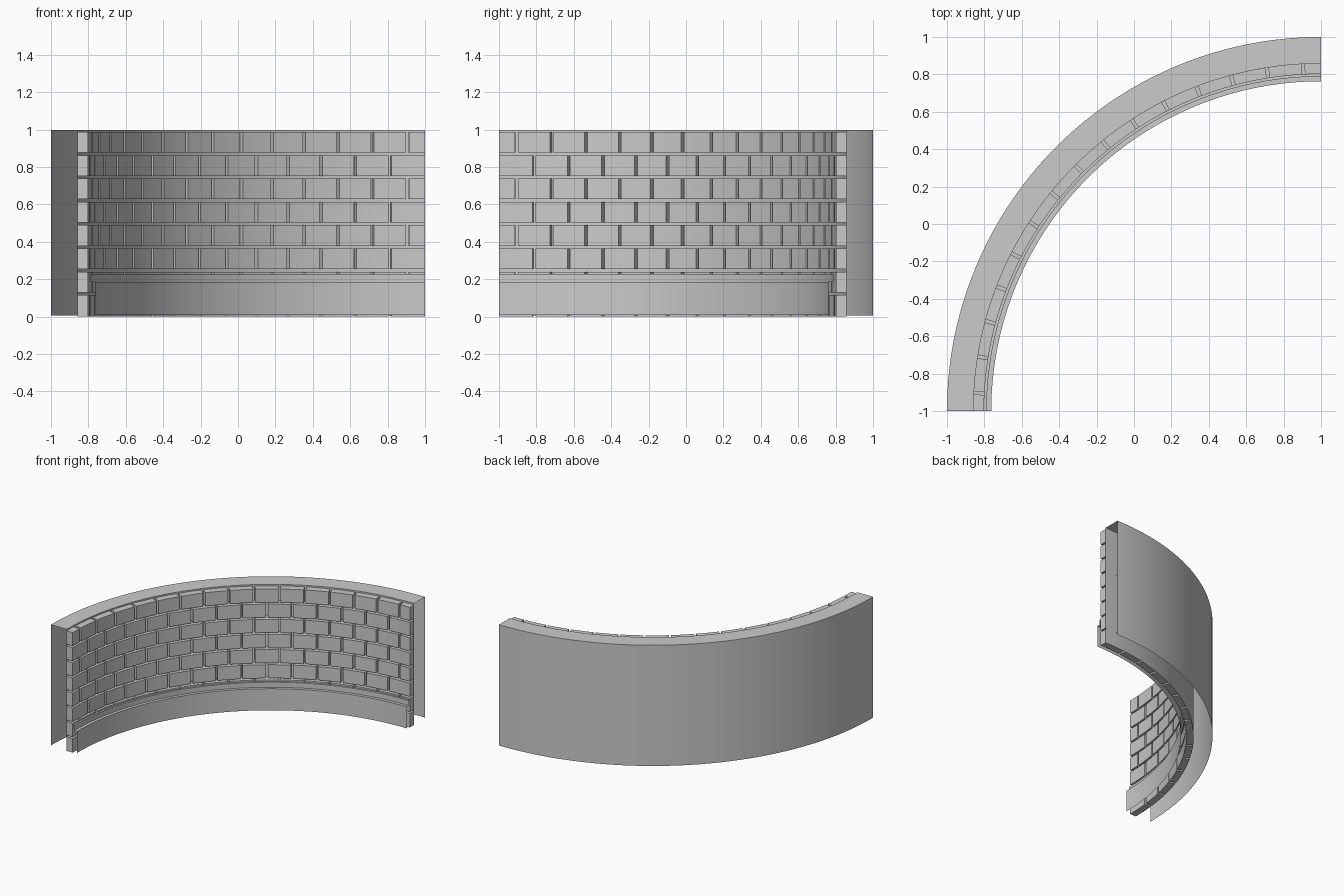
import bpy, bmesh, math

if "Cube" in bpy.data.objects:
    bpy.data.objects.remove(bpy.data.objects["Cube"])

CX, CY = 1.0, -1.0          # centre of the quarter circle
START, END = 90.0, 180.0    # sweep angles in degrees


def sweep(bm, profile, a0, a1, steps, solid=False):
    """Sweep a (radius, z) profile around the arc centre; solid closes and caps it."""
    rings = []
    for i in range(steps + 1):
        a = math.radians(a0 + (a1 - a0) * i / steps)
        rings.append([bm.verts.new((CX + r * math.cos(a), CY + r * math.sin(a), z))
                      for r, z in profile])
    n = len(profile)
    for p, q in zip(rings, rings[1:]):
        for k in range(n if solid else n - 1):
            m = (k + 1) % n
            bm.faces.new((p[k], q[k], q[m], p[m]))
    if solid:
        bm.faces.new(rings[0])
        bm.faces.new(rings[-1][::-1])


def finish(bm, name):
    me = bpy.data.meshes.new(name)
    bm.to_mesh(me)
    bm.free()
    ob = bpy.data.objects.new(name, me)
    bpy.context.collection.objects.link(ob)
    bpy.ops.object.select_all(action='DESELECT')
    ob.select_set(True)
    bpy.context.view_layer.objects.active = ob
    bpy.ops.object.shade_smooth_by_angle(angle=math.radians(30))
    return ob


# Hollow wall shell: outer face, top cap, recessed mortar face (open ends and base)
bm = bmesh.new()
sweep(bm, [(2.0, 0.006), (2.0, 0.998), (1.858, 0.998), (1.858, 0.006)], START, END, 60)
finish(bm, "wall_shell")

# Stepped skirting board along the foot of the inner face
bm = bmesh.new()
sweep(bm, [(1.805, 0.227), (1.788, 0.227), (1.788, 0.185), (1.763, 0.185), (1.763, 0.008)],
      START, END, 60)
finish(bm, "skirting")

# Eight brick courses in running bond, half bricks at the ends of odd courses
ROWS, PITCH, GAP = 8, 6.0, 0.52
for row in range(ROWS):
    zb = 0.1245 * row + (0.0 if row == 0 else 0.005)
    zt = 0.1245 * row + 0.115
    joints = [START + PITCH * k + (PITCH / 2 if row % 2 else 0) for k in range(16)]
    joints = [START] + [j for j in joints if START < j < END] + [END]
    bm = bmesh.new()
    for a, b in zip(joints, joints[1:]):
        a0 = a if a == START else a + GAP / 2
        a1 = b if b == END else b - GAP / 2
        sweep(bm, [(1.858, zt), (1.802, zt), (1.802, zb), (1.858, zb)], a0, a1, 4, True)
    bmesh.ops.recalc_face_normals(bm, faces=bm.faces[:])
    finish(bm, f"brick_course_{row + 1}")
